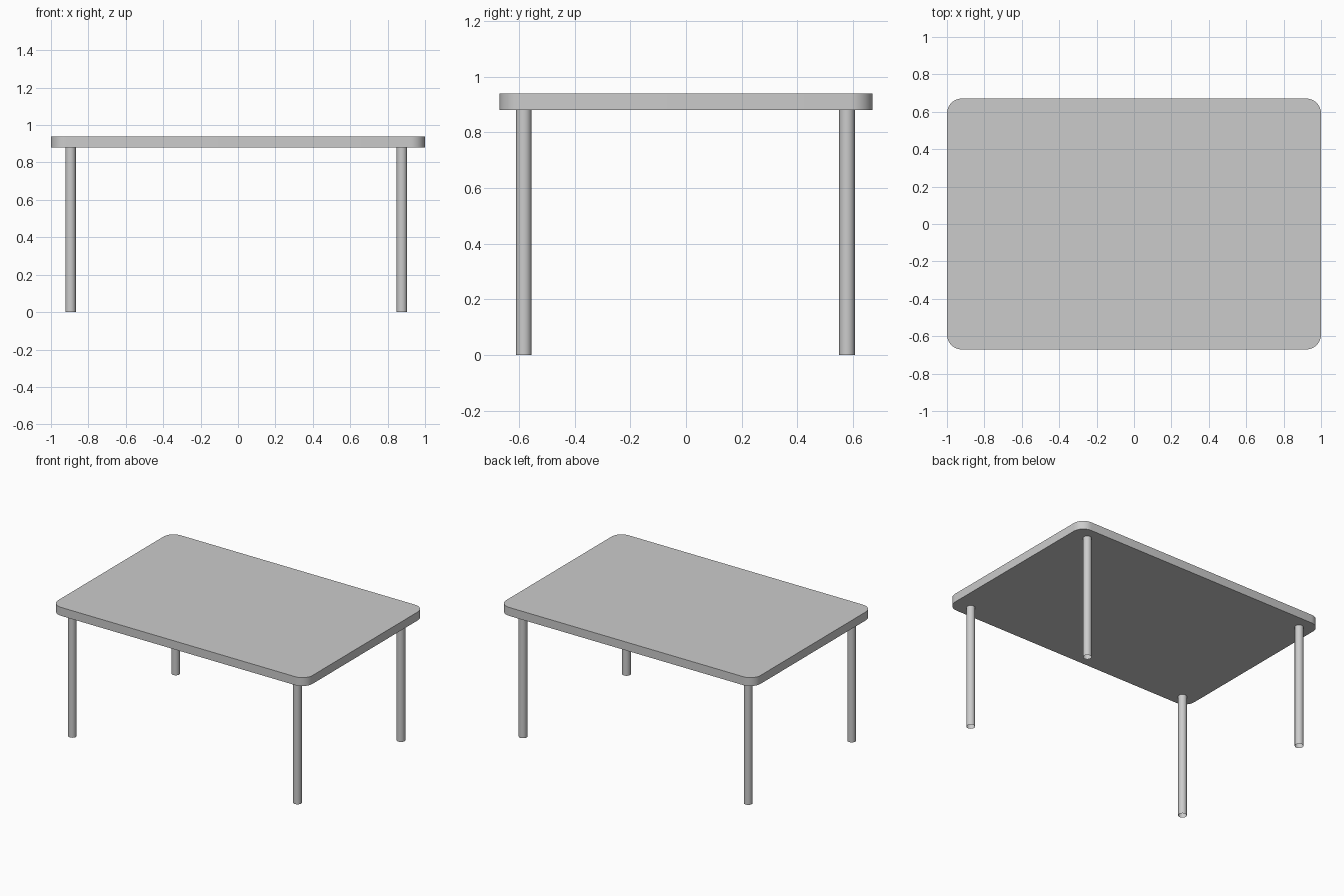
import bpy, bmesh
from math import radians

if "Cube" in bpy.data.objects:
    bpy.data.objects.remove(bpy.data.objects["Cube"])

TOP_Z, THICK = 0.94, 0.06


def add_object(name, bm):
    mesh = bpy.data.meshes.new(name)
    bm.to_mesh(mesh)
    bm.free()
    obj = bpy.data.objects.new(name, mesh)
    bpy.context.collection.objects.link(obj)
    bpy.ops.object.select_all(action='DESELECT')
    obj.select_set(True)
    bpy.context.view_layer.objects.active = obj
    bpy.ops.object.shade_smooth_by_angle(angle=radians(35))
    return obj


# Tabletop: slab with rounded vertical corners
bm = bmesh.new()
bmesh.ops.create_cube(bm, size=1)
bmesh.ops.scale(bm, vec=(2.0, 1.342, THICK), verts=bm.verts)
bmesh.ops.translate(bm, vec=(0, 0, TOP_Z - THICK / 2), verts=bm.verts)
corners = [e for e in bm.edges
           if abs(e.verts[0].co.z - e.verts[1].co.z) > THICK / 2]
bmesh.ops.bevel(bm, geom=corners, offset=0.08, offset_type='OFFSET',
                segments=8, profile=0.5, affect='EDGES')
add_object("tabletop", bm)

# Legs: four round tubes, open at the ends, slightly off-centre as a group
leg_height = TOP_Z - THICK
for side, x in (("left", -0.895), ("right", 0.876)):
    for end, y in (("front", -0.583), ("back", 0.579)):
        bm = bmesh.new()
        bmesh.ops.create_cone(bm, cap_ends=False, segments=32,
                              radius1=0.028, radius2=0.028, depth=leg_height)
        bmesh.ops.translate(bm, vec=(x, y, leg_height / 2), verts=bm.verts)
        add_object(f"{end}_{side}_leg", bm)
